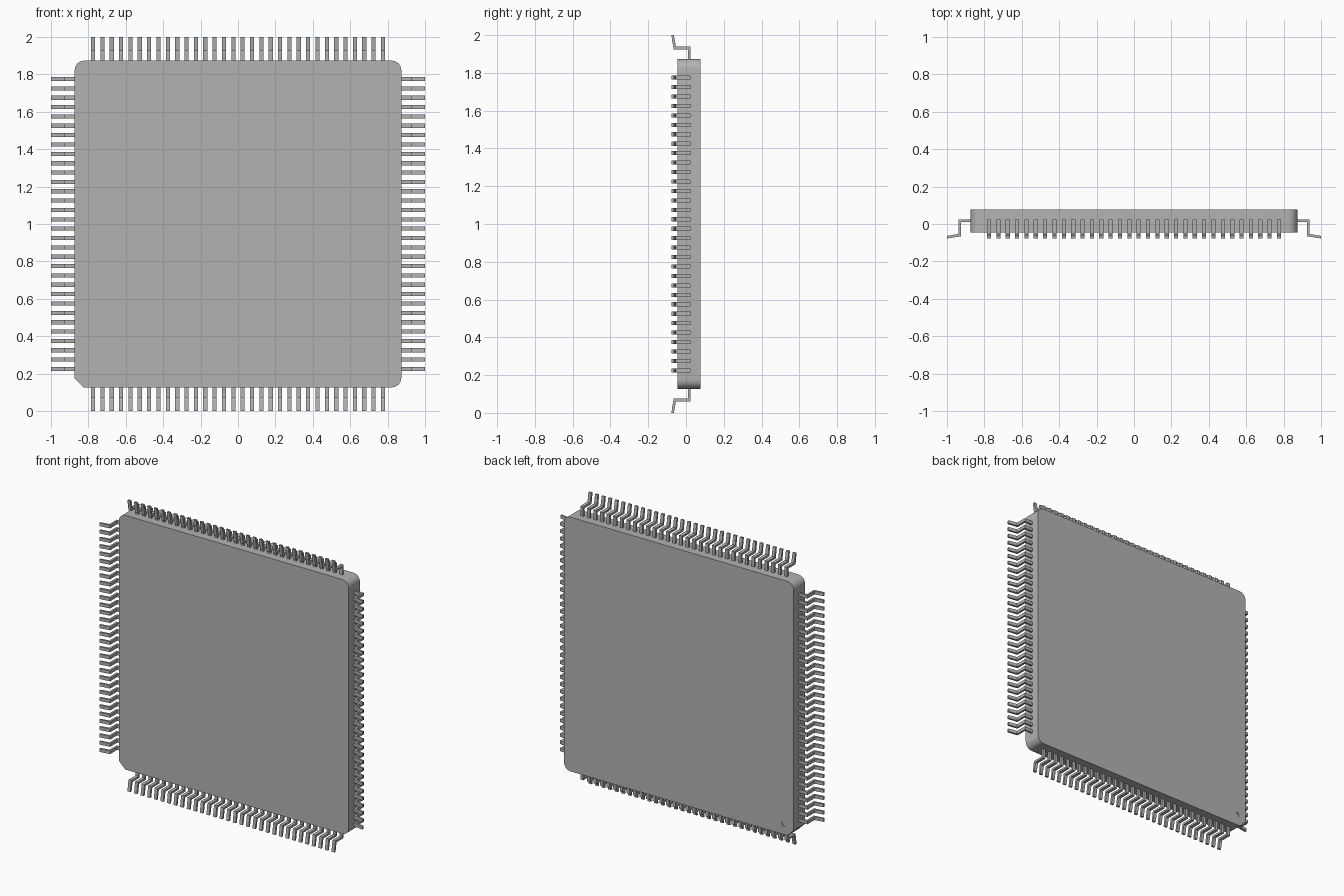
import bpy, bmesh
from math import radians, sin, cos, pi
from mathutils import Matrix, Vector

cube = bpy.data.objects.get("Cube")
if cube:
    bpy.data.objects.remove(cube, do_unlink=True)

HALF = 0.873             # half width of the square body
FRONT, BACK = -0.045, 0.0775
RADIUS, CHAMFER = 0.05, 0.047
PINS, PITCH, PIN_WIDTH = 32, 0.05, 0.022

grey = bpy.data.materials.new("plain grey")
grey.use_nodes = True
colour = (0.45, 0.45, 0.45, 1)
grey.diffuse_color = colour
grey.node_tree.nodes["Principled BSDF"].inputs["Base Color"].default_value = colour


def make_object(name, bm):
    bmesh.ops.recalc_face_normals(bm, faces=bm.faces)
    mesh = bpy.data.meshes.new(name)
    bm.to_mesh(mesh)
    bm.free()
    mesh.materials.append(grey)
    obj = bpy.data.objects.new(name, mesh)
    bpy.context.collection.objects.link(obj)
    return obj


def prism(bm, points, offset):
    """Extrude a closed outline along the offset vector."""
    face = bm.faces.new([bm.verts.new(p) for p in points])
    result = bmesh.ops.extrude_face_region(bm, geom=[face], use_keep_orig=True)
    verts = [g for g in result["geom"] if isinstance(g, bmesh.types.BMVert)]
    bmesh.ops.translate(bm, verts=verts, vec=offset)
    return list(face.verts) + verts


# Body: three round corners and one chamfered corner
outline = []
inner = HALF - RADIUS
for quarter, (sx, sz) in enumerate([(1, 1), (-1, 1), (-1, -1), (1, -1)]):
    if (sx, sz) == (-1, -1):
        outline += [(-HALF, FRONT, 1 - HALF + CHAMFER), (-HALF + CHAMFER, FRONT, 1 - HALF)]
        continue
    for step in range(9):
        a = (quarter + step / 8) * pi / 2
        outline.append((sx * inner + RADIUS * cos(a), FRONT, 1 + sz * inner + RADIUS * sin(a)))
bm = bmesh.new()
prism(bm, outline, (0, BACK - FRONT, 0))
body = make_object("chip_body", bm)

# Shallow round index mark on the back, near the chamfered corner
bm = bmesh.new()
place = Matrix.Translation((-0.80, BACK, 0.20)) @ Matrix.Rotation(pi / 2, 4, "X")
bmesh.ops.create_cone(bm, cap_ends=True, segments=24, radius1=0.018, radius2=0.018,
                      depth=0.012, matrix=place)
cutter = make_object("index_mark_cutter", bm)
cutter.hide_render = True
cutter.hide_set(True)
cut = body.modifiers.new("index mark", "BOOLEAN")
cut.operation = "DIFFERENCE"
cut.solver = "EXACT"
cut.object = cutter

# Bent leads: one profile (distance outward, depth), repeated on each side
profile = [(0.86, 0.024), (0.939, 0.024), (0.939, -0.053), (1.0, -0.064),
           (1.0, -0.0775), (0.925, -0.066), (0.925, 0.010), (0.86, 0.010)]
for side, name in enumerate(["left", "top", "right", "bottom"]):
    bm = bmesh.new()
    for i in range(PINS):
        z = (i - (PINS - 1) / 2) * PITCH - PIN_WIDTH / 2
        prism(bm, [(d, y, z) for d, y in profile], (0, 0, PIN_WIDTH))
    turn = Matrix.Rotation(-side * pi / 2, 4, "Y")
    bm.transform(Matrix.Translation((0, 0, 1)) @ turn)
    make_object(name + "_leads", bm)

# Smooth the round corners only
bpy.ops.object.select_all(action="DESELECT")
body.select_set(True)
bpy.context.view_layer.objects.active = body
bpy.ops.object.shade_smooth_by_angle(angle=radians(30))
